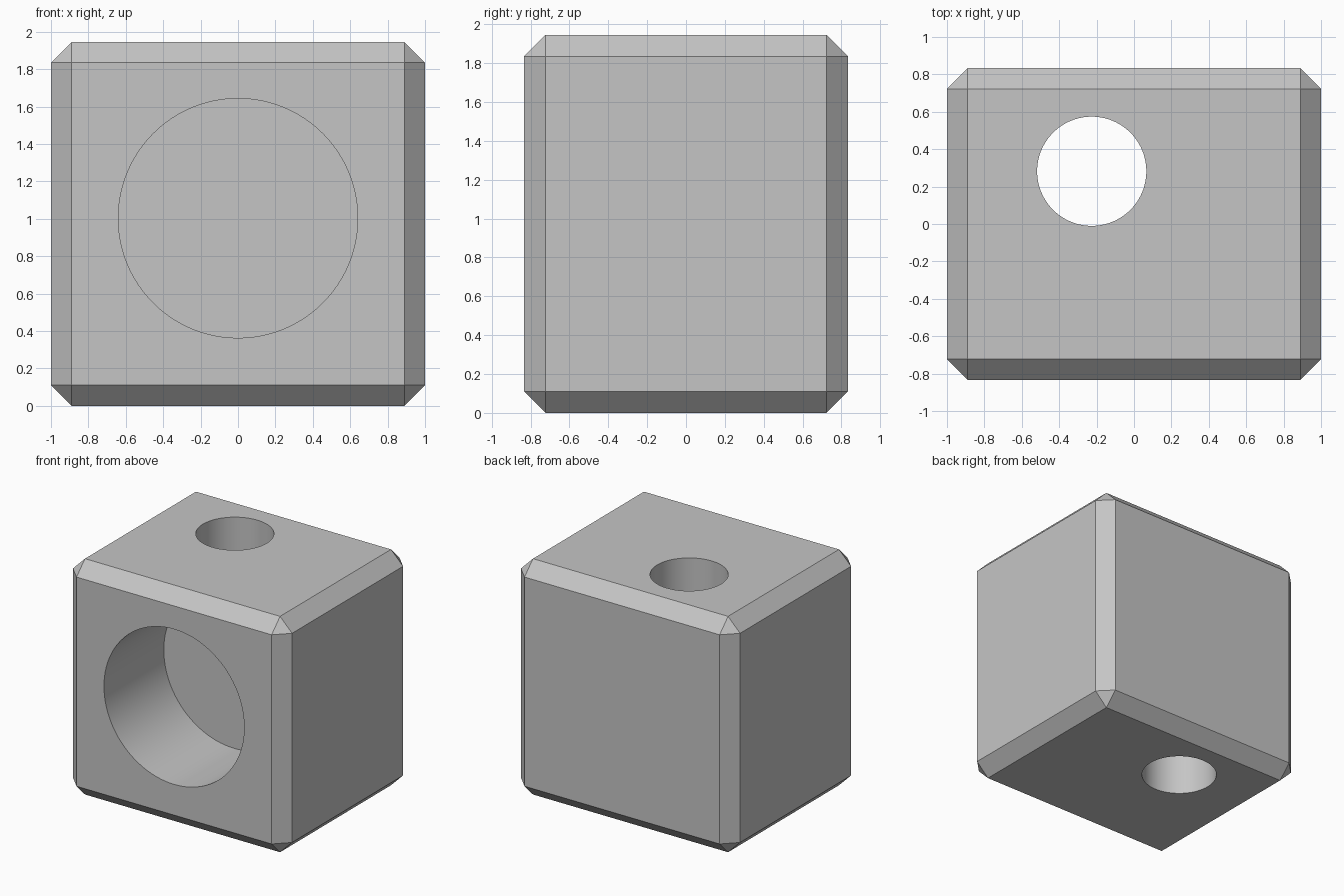
import bpy
import math

if "Cube" in bpy.data.objects:
    bpy.data.objects.remove(bpy.data.objects["Cube"], do_unlink=True)

WIDTH, DEPTH, HEIGHT = 2.0, 1.666, 1.945
CHAMFER = 0.11
FRONT = -DEPTH / 2

# Single grey finish
grey = bpy.data.materials.new("light grey")
grey.use_nodes = True
colour = (0.56, 0.56, 0.56, 1)
grey.diffuse_color = colour
grey.node_tree.nodes["Principled BSDF"].inputs["Base Color"].default_value = colour


def apply_modifier(obj, name):
    bpy.ops.object.select_all(action="DESELECT")
    obj.select_set(True)
    bpy.context.view_layer.objects.active = obj
    bpy.ops.object.modifier_apply(modifier=name)


def bore(target, name, radius, length, centre, rotation=(0, 0, 0)):
    """Cut a round hole into the target."""
    bpy.ops.mesh.primitive_cylinder_add(
        vertices=96, radius=radius, depth=length, location=centre, rotation=rotation)
    cutter = bpy.context.object
    cutter.name = name
    cutter.hide_render = True
    cutter.data.materials.append(grey)
    cut = target.modifiers.new(name, "BOOLEAN")
    cut.operation = "DIFFERENCE"
    cut.solver = "EXACT"
    cut.object = cutter
    apply_modifier(target, name)
    bpy.data.objects.remove(cutter, do_unlink=True)


# Chamfered block
bpy.ops.mesh.primitive_cube_add(size=1, location=(0, 0, HEIGHT / 2))
block = bpy.context.object
block.name = "chamfered_block"
block.scale = (WIDTH, DEPTH, HEIGHT)
bpy.ops.object.transform_apply(location=False, rotation=False, scale=True)
block.data.materials.append(grey)
bevel = block.modifiers.new("chamfer", "BEVEL")
bevel.width = CHAMFER
bevel.segments = 1
apply_modifier(block, "chamfer")

# Wide blind bore in the front
bore_depth, overshoot = 0.78, 0.2
bore(block, "front_bore", 0.64, bore_depth + overshoot,
     (0, FRONT + (bore_depth - overshoot) / 2, 1.003), (math.pi / 2, 0, 0))

# Narrow hole from top to bottom, behind the blind bore
bore(block, "vertical_hole", 0.292, HEIGHT + 1, (-0.226, 0.282, HEIGHT / 2))

# Smooth bore walls, crisp edges
bpy.ops.object.select_all(action="DESELECT")
block.select_set(True)
bpy.context.view_layer.objects.active = block
bpy.ops.object.shade_smooth_by_angle(angle=math.radians(25))
